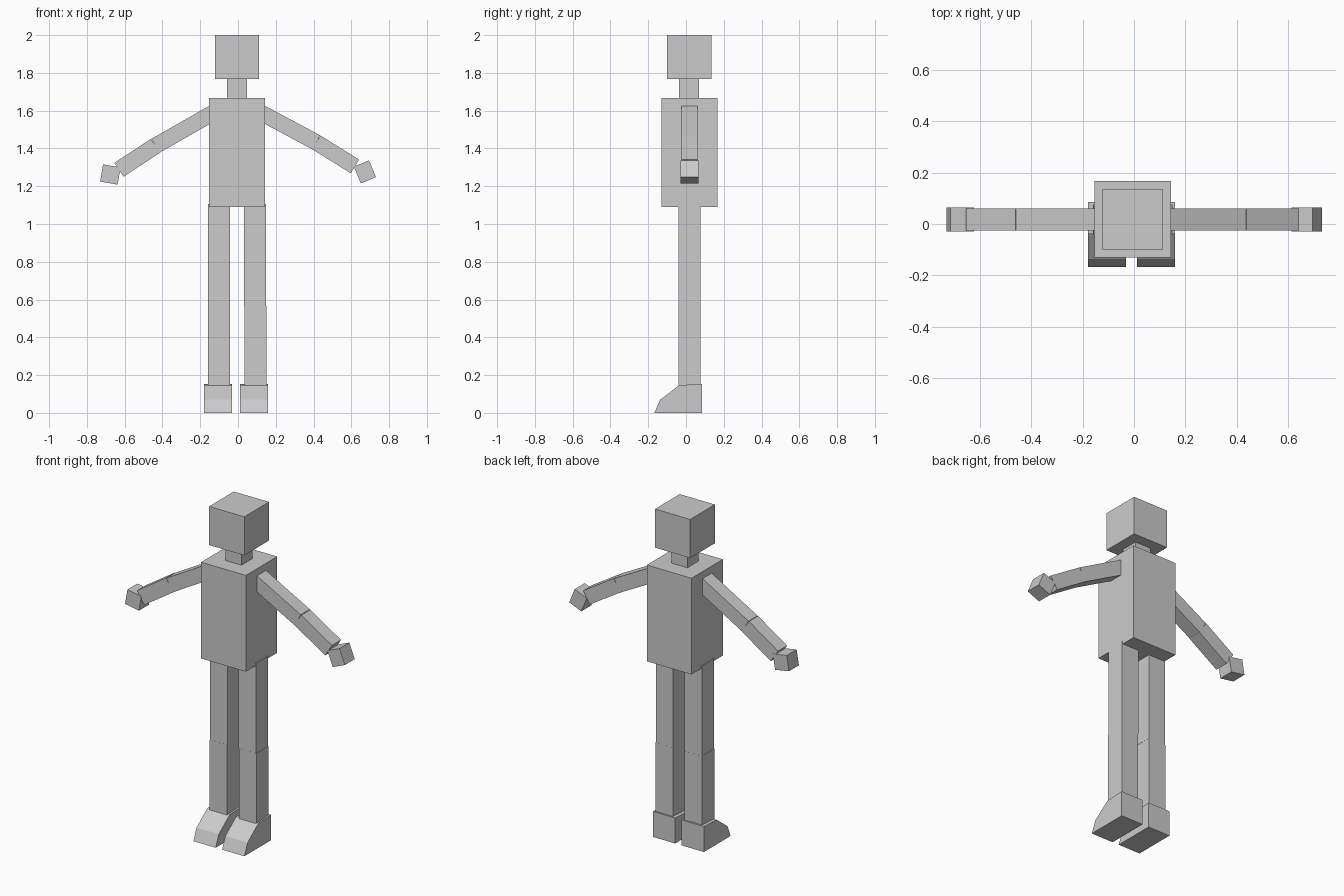
import bpy, bmesh, math
from mathutils import Matrix, Vector

cube = bpy.data.objects.get("Cube")
if cube:
    bpy.data.objects.remove(cube, do_unlink=True)

grey = bpy.data.materials.new("plain grey")
grey.use_nodes = True
colour = (0.6, 0.6, 0.6, 1.0)
grey.diffuse_color = colour
grey.node_tree.nodes["Principled BSDF"].inputs["Base Color"].default_value = colour


def finish(name, bm):
    bmesh.ops.recalc_face_normals(bm, faces=bm.faces)
    mesh = bpy.data.meshes.new(name)
    bm.to_mesh(mesh)
    bm.free()
    mesh.materials.append(grey)
    obj = bpy.data.objects.new(name, mesh)
    bpy.context.collection.objects.link(obj)
    return obj


def block(name, centre, size, tilt=0.0):
    """Box turned by tilt degrees in the x-z plane (positive lifts +x)."""
    bm = bmesh.new()
    matrix = (Matrix.Translation(centre)
              @ Matrix.Rotation(math.radians(-tilt), 4, 'Y')
              @ Matrix.Diagonal((*size, 1.0)))
    bmesh.ops.create_cube(bm, size=1.0, matrix=matrix)
    return finish(name, bm)


def limb(name, start, end, y, thick, depth):
    """Box running between two (x, z) points."""
    a, b = Vector(start), Vector(end)
    mid, d = (a + b) / 2, b - a
    block(name, (mid.x, y, mid.y), (d.length, depth, thick),
          math.degrees(math.atan2(d.y, d.x)))


def foot(name, x0, x1):
    """Shoe side profile (y, z) extruded across x."""
    profile = [(-0.167, 0), (0.086, 0), (0.086, 0.153),
               (-0.035, 0.147), (-0.137, 0.07)]
    bm = bmesh.new()
    face = bm.faces.new([bm.verts.new((x0, y, z)) for y, z in profile])
    out = bmesh.ops.extrude_face_region(bm, geom=[face])
    bmesh.ops.translate(bm, vec=(x1 - x0, 0, 0),
                        verts=[v for v in out["geom"]
                               if isinstance(v, bmesh.types.BMVert)])
    finish(name, bm)


# Trunk
block("head", (-0.005, 0.017, 1.884), (0.234, 0.234, 0.232))
block("neck", (-0.005, 0.017, 1.72), (0.106, 0.106, 0.104))
block("torso", (-0.005, 0.0185, 1.379), (0.297, 0.297, 0.578))

# Legs: centre x of each leg and foot, and the small knee offset
for side, leg_x, foot_x, shift in (("right", -0.100, -0.1055, -0.001),
                                   ("left", 0.090, 0.0855, 0.002)):
    block(side + "_upper_leg", (leg_x, 0.0175, 0.836), (0.116, 0.116, 0.54))
    block(side + "_lower_leg", (leg_x + shift, 0.0175, 0.3555), (0.116, 0.117, 0.421))
    foot(side + "_foot", foot_x - 0.074, foot_x + 0.074)

# Arms: (x, z) points for shoulder, elbow and wrist, then the hand
arms = (
    ("right", (-0.12, 1.595), (-0.437, 1.414), (-0.63, 1.287), 0.088,
     (-0.676, 1.262), -9.7, (0.094, 0.092)),
    ("left", (0.11, 1.595), (0.415, 1.432), (0.619, 1.305), 0.085,
     (0.672, 1.276), 22.5, (0.087, 0.096)),
)
for side, shoulder, elbow, wrist, thick, palm, tilt, size in arms:
    limb(side + "_upper_arm", shoulder, elbow, 0.018, 0.085, 0.086)
    limb(side + "_forearm", elbow, wrist, 0.018, thick, 0.086)
    block(side + "_hand", (palm[0], 0.018, palm[1]), (size[0], 0.094, size[1]), tilt)
